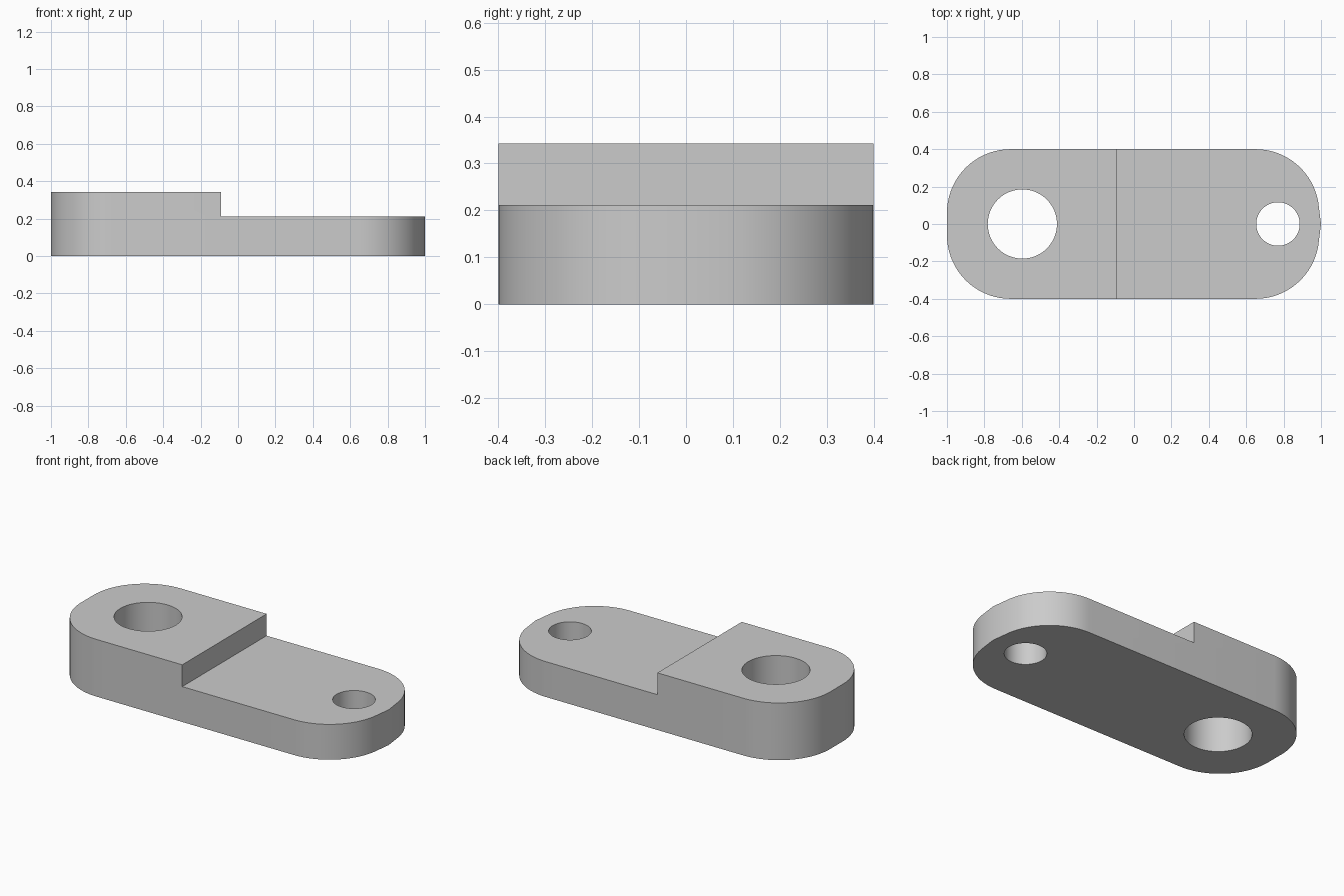
import bpy
import bmesh
from math import radians, sin, cos

old = bpy.data.objects.get("Cube")
if old:
    bpy.data.objects.remove(old, do_unlink=True)

HALF_WIDTH, TALL, LOW, STEP_X = 0.4, 0.343, 0.212, -0.09

grey = bpy.data.materials.new("plain_grey")
grey.use_nodes = True
grey.diffuse_color = (0.6, 0.6, 0.6, 1)
grey.node_tree.nodes["Principled BSDF"].inputs["Base Color"].default_value = (0.6, 0.6, 0.6, 1)


def prism(name, outline, z0, z1):
    """Extrude a flat outline from z0 to z1."""
    bm = bmesh.new()
    base = bm.faces.new([bm.verts.new((x, y, z0)) for x, y in outline])
    grown = bmesh.ops.extrude_face_region(bm, geom=[base])["geom"]
    bmesh.ops.translate(bm, vec=(0, 0, z1 - z0),
                        verts=[g for g in grown if isinstance(g, bmesh.types.BMVert)])
    bmesh.ops.recalc_face_normals(bm, faces=bm.faces)
    mesh = bpy.data.meshes.new(name)
    bm.to_mesh(mesh)
    bm.free()
    mesh.materials.append(grey)
    obj = bpy.data.objects.new(name, mesh)
    bpy.context.collection.objects.link(obj)
    return obj


def arc(cx, cy, r, start, end, steps):
    angles = [radians(start + (end - start) * i / steps) for i in range(steps + 1)]
    return [(cx + r * cos(a), cy + r * sin(a)) for a in angles]


def cut(target, cutter):
    mod = target.modifiers.new("cut", 'BOOLEAN')
    mod.operation, mod.solver, mod.object = 'DIFFERENCE', 'EXACT', cutter
    cutter.hide_render = True
    bpy.context.view_layer.update()
    bpy.ops.object.select_all(action='DESELECT')
    target.select_set(True)
    bpy.context.view_layer.objects.active = target
    bpy.ops.object.modifier_apply(modifier=mod.name)
    bpy.data.objects.remove(cutter, do_unlink=True)


# Stepped link body: rounded ends, slightly pointed at the low end
radius = 0.34
back_half = (arc(0.65, HALF_WIDTH - radius, radius, 10, 90, 16)
             + arc(-1 + radius, HALF_WIDTH - radius, radius, 90, 180, 18))
front_half = [(x, -y) for x, y in reversed(back_half)]
body = prism("stepped_link", [(1, 0)] + back_half + front_half, 0, TALL)

# Lowered half
cut(body, prism("step_cutter", [(STEP_X, -1), (2, -1), (2, 1), (STEP_X, 1)], LOW, 1))

# Large and small through holes
for name, x, r in (("large_hole", -0.597, 0.185), ("small_hole", 0.77, 0.116)):
    cut(body, prism(name, arc(x, 0, r, 0, 360, 64)[:-1], -1, 1))

bpy.ops.object.shade_smooth_by_angle(angle=radians(30))
